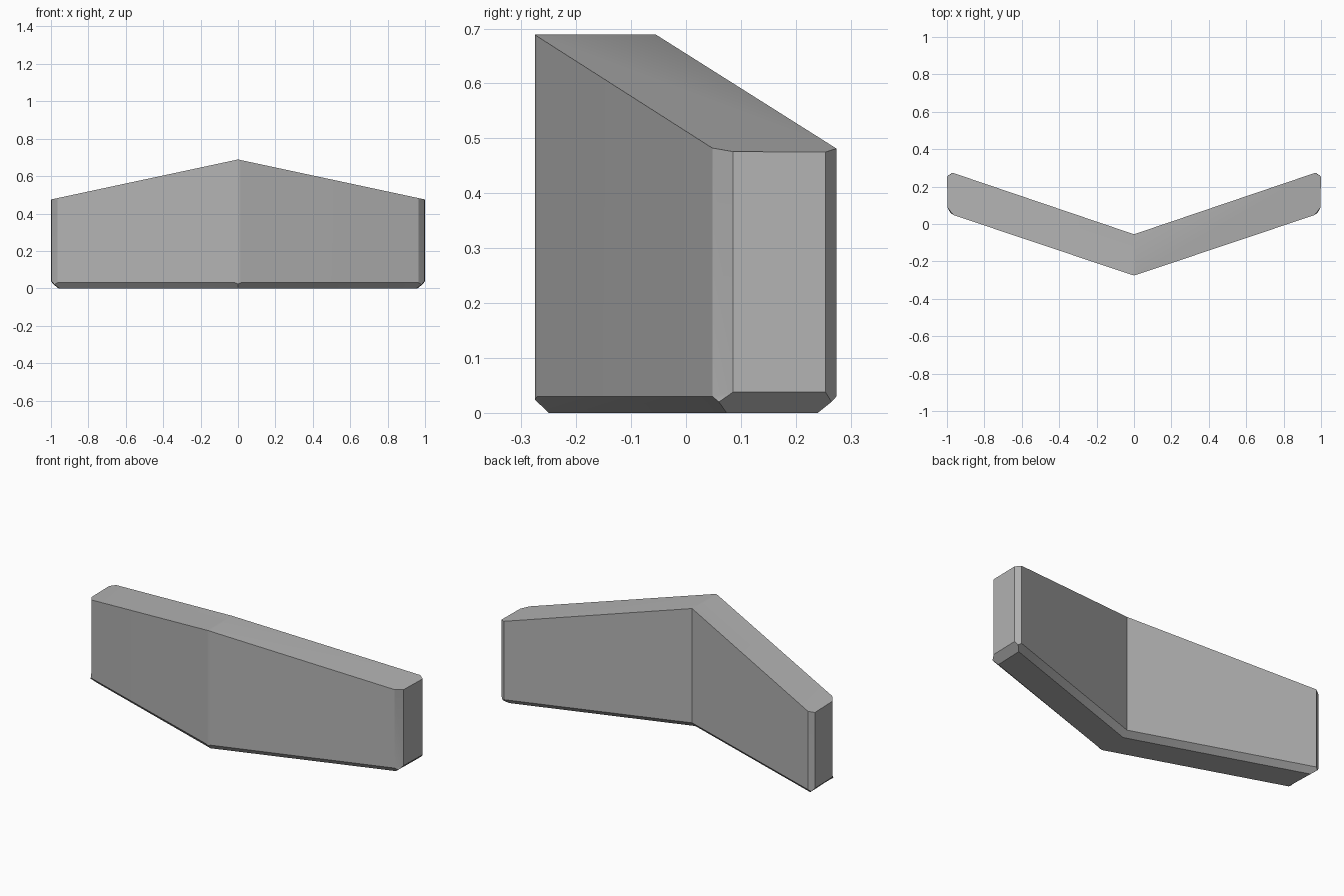
import bpy
import bmesh
import math

if "Cube" in bpy.data.objects:
    bpy.data.objects.remove(bpy.data.objects["Cube"])

grey = bpy.data.materials.new("stone grey")
colour = (0.45, 0.45, 0.45, 1)
grey.diffuse_color = colour
grey.use_nodes = True
grey.node_tree.nodes["Principled BSDF"].inputs["Base Color"].default_value = colour

# Left half of the chevron outline, from front ridge round to back crease:
# x, y, height of the lower bevel edge
outline = [(0, -0.275, 0.024), (0.015, -0.271, 0.03), (0.966, 0.048, 0.03),
           (0.996, 0.086, 0.038), (1, 0.254, 0.038), (0.97, 0.274, 0.03),
           (0, -0.055, 0.03)]
# Underside inset by the bevel, in the same order
underside = [(0, -0.25), (0.955, 0.074), (0.96, 0.24), (0, -0.085)]

bm = bmesh.new()
top = [bm.verts.new((x, y, 0.689 - 0.214 * x)) for x, y, z in outline]
low = [bm.verts.new(p) for p in outline]
base = [bm.verts.new((x, y, 0)) for x, y in underside]
front_tip = bm.verts.new((0.982, 0.06, 0.02))
back_tip = bm.verts.new((0.985, 0.265, 0.02))

# Walls, sloping top and flat underside
bm.faces.new(top)
bm.faces.new(base)
for i in range(len(outline) - 1):
    bm.faces.new((top[i], top[i + 1], low[i + 1], low[i]))

# Lower bevels: front, front corner, end, back corner, back
bm.faces.new((low[0], low[1], base[0]))
bm.faces.new((low[1], low[2], front_tip, base[1], base[0]))
bm.faces.new((low[2], low[3], front_tip))
bm.faces.new((front_tip, low[3], low[4], back_tip, base[2], base[1]))
bm.faces.new((low[4], low[5], back_tip))
bm.faces.new((back_tip, low[5], low[6], base[3], base[2]))
bmesh.ops.recalc_face_normals(bm, faces=bm.faces)

# The open centre section leaves the normals' side uncertain: top must face up
bm.faces.ensure_lookup_table()
if bm.faces[0].normal.z < 0:
    bmesh.ops.reverse_faces(bm, faces=bm.faces)

# Mirror the half into one solid
half = bm.verts[:] + bm.edges[:] + bm.faces[:]
bmesh.ops.mirror(bm, geom=half, axis='X', merge_dist=0.0005)
bmesh.ops.recalc_face_normals(bm, faces=bm.faces)

mesh = bpy.data.meshes.new("chevron_block")
bm.to_mesh(mesh)
bm.free()
mesh.materials.append(grey)
block = bpy.data.objects.new("chevron_block", mesh)
bpy.context.collection.objects.link(block)
bpy.context.view_layer.objects.active = block
block.select_set(True)
bpy.ops.object.shade_smooth_by_angle(angle=math.radians(30))
